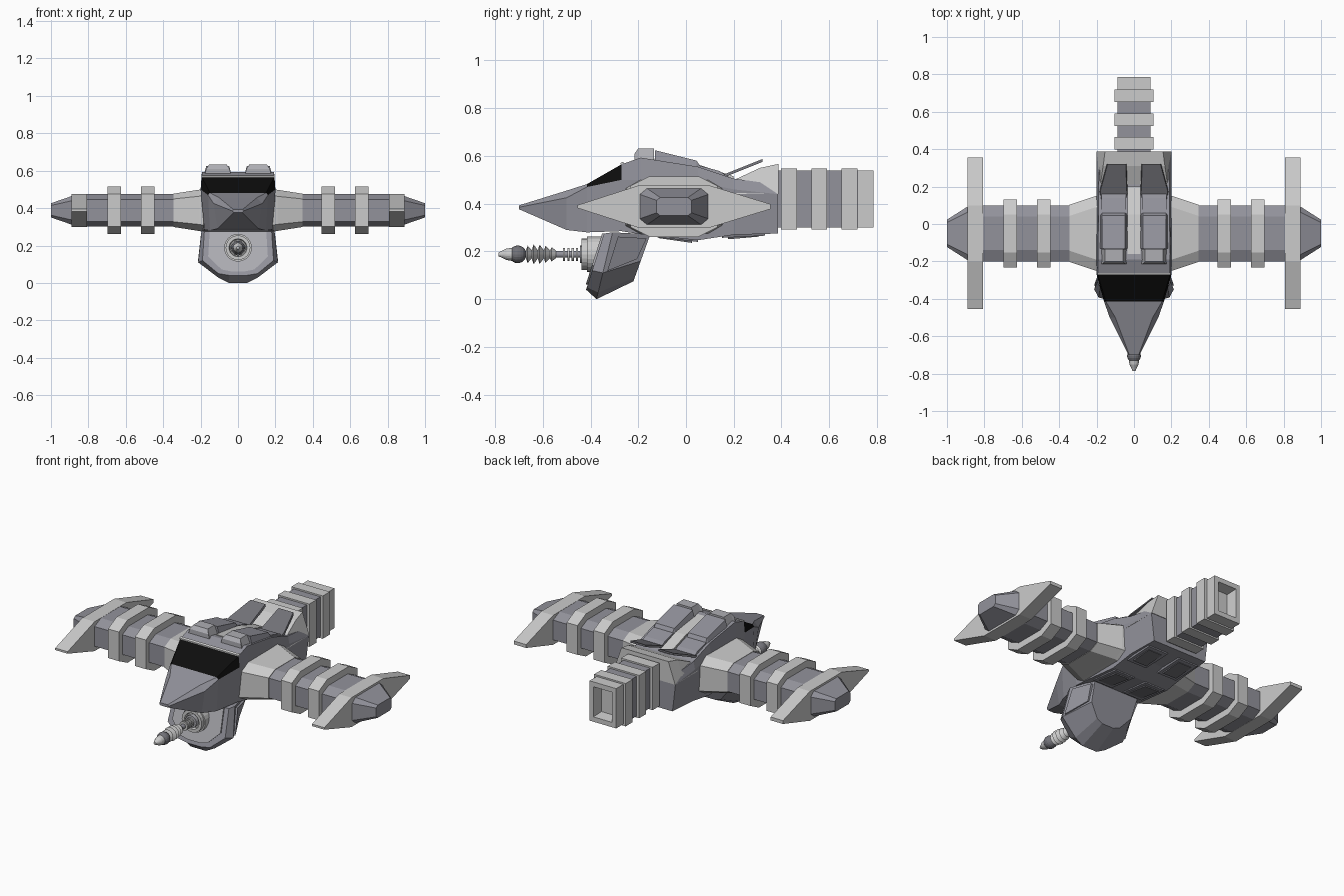
import bpy, bmesh, math

if "Cube" in bpy.data.objects:
    bpy.data.objects.remove(bpy.data.objects["Cube"])


def material(name, r, g, b):
    m = bpy.data.materials.new(name)
    m.diffuse_color = (r, g, b, 1)
    m.use_nodes = True
    m.node_tree.nodes["Principled BSDF"].inputs["Base Color"].default_value = m.diffuse_color
    return m


LIGHT = material("light grey", 0.60, 0.60, 0.60)
STEEL = material("blue steel", 0.29, 0.29, 0.33)
MID = material("mid grey", 0.42, 0.42, 0.45)
DARK = material("dark grey", 0.17, 0.17, 0.19)
BLACK = material("black glass", 0.004, 0.004, 0.004)


def loft(name, sections, mats, pick=None):
    """Skin a list of equal-length point loops; pick(band, side) gives a material index."""
    bm = bmesh.new()
    rows = [[bm.verts.new(p) for p in s] for s in sections]
    n = len(rows[0])
    for i in range(len(rows) - 1):
        for j in range(n):
            k = (j + 1) % n
            f = bm.faces.new((rows[i][j], rows[i][k], rows[i + 1][k], rows[i + 1][j]))
            f.material_index = pick(i, j) if pick else 0
    bm.faces.new(rows[0])
    bm.faces.new(rows[-1])
    bmesh.ops.recalc_face_normals(bm, faces=bm.faces[:])
    me = bpy.data.meshes.new(name)
    bm.to_mesh(me)
    bm.free()
    for m in mats:
        me.materials.append(m)
    ob = bpy.data.objects.new(name, me)
    bpy.context.collection.objects.link(ob)
    return ob


def mirrored(half):
    """Complete a half outline across x = 0."""
    return half + [(-p[0], p[1], p[2]) for p in reversed(half)]


def octagon(x, hy, hz, cy, cz, yc=-0.05, zc=0.388):
    """Chamfered rectangle lying across x."""
    q = [(hy, hz - cz), (hy - cy, hz), (-hy + cy, hz), (-hy, hz - cz),
         (-hy, -hz + cz), (-hy + cy, -hz), (hy - cy, -hz), (hy, -hz + cz)]
    return [(x, yc + a, zc + b) for a, b in q]


def rect(y, hx, hz, zc=0.42):
    return [(hx, y, zc + hz), (hx, y, zc - hz), (-hx, y, zc - hz), (-hx, y, zc + hz)]


def trapezoid(y, x0, x1, zb, zt, inset, s=1):
    return [(s * x0, y, zb), (s * x1, y, zb),
            (s * (x1 - inset), y, zt), (s * (x0 + inset), y, zt)]


# Hull: y, then half width and height of roof edge, shoulder and belly edge
hull = [(-0.70, .025, .393, .030, .385, .022, .377),
        (-0.50, .100, .455, .130, .425, .110, .290),
        (-0.415, .150, .482, .160, .470, .150, .280),
        (-0.27, .193, .565, .200, .500, .180, .285),
        (-0.19, .193, .593, .200, .500, .190, .272),
        (0.05, .190, .555, .200, .490, .190, .247),
        (0.20, .190, .505, .200, .460, .190, .270),
        (0.385, .180, .480, .200, .440, .180, .275)]
loft("hull", [mirrored([(a, y, b), (c, y, d), (e, y, f)])
              for y, a, b, c, d, e, f in hull], [STEEL, BLACK],
     lambda i, j: 1 if i == 2 and j in (0, 4, 5) else 0)

# Thin frame above the windscreen
loft("windscreen_frame", [rect(-0.274, .196, .004, .567), rect(-0.262, .196, .004, .572)], [LIGHT])

# Spine between the roof pods
loft("roof_spine", [rect(y, .034, .02, z) for y, z in
                    ((-.16, .572), (.05, .545), (.20, .495))], [LIGHT])

# Rear housing that carries the tail
loft("rear_housing", [mirrored([(t, y, z), (.200, y, .44)]) for y, z, t in
                      ((.17, .485, .185), (.31, .550, .165), (.388, .567, .155))], [LIGHT])

for s, side in ((1, "right"), (-1, "left")):
    # Roof pods, their front caps and rear flaps
    loft(side + "_pod_cap", [trapezoid(y, .035, .18, .57, z, i, s) for y, z, i in
                             ((-.215, .610, .01), (-.20, .632, .025), (-.135, .632, .025))], [MID])
    loft(side + "_roof_pod", [trapezoid(y, .032, .185, zb, z, .015, s) for y, zb, z in
                              ((-.13, .57, .624), (.045, .54, .580), (.058, .53, .560))], [STEEL])
    loft(side + "_rear_pod", [trapezoid(y, .032, .185, .48, z, .012, s) for y, z in
                              ((.055, .560), (.14, .537), (.18, .512))], [STEEL])
    loft(side + "_rear_flap", [trapezoid(y, x0, x1, z - .012, z, .004, s) for y, x0, x1, z in
                               ((.14, .032, .185, .515), (.18, .035, .183, .531),
                                (.32, .040, .145, .587))], [DARK])
    # Belly panels
    for label, ys in (("front", ((-.14, .268), (.05, .246))), ("rear", ((.15, .263), (.33, .272)))):
        loft(f"{side}_{label}_belly_frame",
             [trapezoid(y, .03, .18, z + .02, z - .006, .01, s) for y, z in ys], [STEEL])
        (ya, za), (yb, zb) = ys
        loft(f"{side}_{label}_belly_panel",
             [trapezoid(y, .055, .155, z + .01, z - .010, .005, s)
              for y, z in ((ya + .025, za - .002), (yb - .025, zb))], [DARK])

    # Wing: flared root, boom, rings, winglet, end cap
    loft(side + "_wing_root", [octagon(s * .18, .205, .115, .06, .035),
                               octagon(s * .21, .198, .110, .06, .035),
                               octagon(s * .345, .153, .089, .06, .028)], [LIGHT])
    loft(side + "_wing_boom", [octagon(s * x, .15, .087, .06, .028) for x in (.34, .82)], [STEEL])
    for i, x in enumerate((.447, .625)):
        loft(f"{side}_wing_ring_{i + 1}",
             [octagon(s * a, .182, .127, .08, .04) for a in (x, x + .072)], [LIGHT])
    outline = [(-.455, .394), (-.20, .476), (.10, .476), (.355, .398),
               (.355, .378), (.10, .300), (-.20, .300), (-.455, .382)]
    loft(side + "_winglet", [[(s * x, y, z) for y, z in outline] for x in (.808, .89)], [LIGHT])
    loft(side + "_wing_cap", [octagon(s * .88, .145, .078, .03, .025),
                              octagon(s * .89, .143, .076, .03, .025),
                              octagon(s * 1.0, .073, .038, .015, .012)], [STEEL])

# Tail: hollow boom with a light end, plus rings
loft("tail_boom", [rect(.37, .088, .119), rect(.72, .088, .119), rect(.785, .088, .119),
                   rect(.785, .062, .090), rect(.70, .055, .080)], [STEEL, LIGHT],
     lambda i, j: 1 if i > 0 else 0)
for i, y in enumerate((.398, .525, .652)):
    loft(f"tail_ring_{i + 1}", [rect(y, .104, .128), rect(y + .066, .104, .128)], [LIGHT])

# Chin turret: slanted faceted shell


def slanted(pts, y_top, slope):
    return mirrored([(x, y_top - slope * (.27 - z), z) for x, z in pts])


face = [(.180, .275), (.190, .120), (.105, .050), (.045, .040)]
loft("chin_shell", [slanted(face, -.345, .32),
                    slanted([(.195, .280), (.213, .110), (.105, .028), (.050, .000)], -.310, .24),
                    slanted([(.150, .272), (.140, .160), (.080, .090), (.040, .075)], -.150, .36)],
     [STEEL])
panel = [(x * .84, .275 if z > .2 else z + .022) for x, z in face]
loft("chin_panel", [slanted(panel, -.340, .32), slanted(panel, -.353, .32)], [MID])
# Raised cheek plates on the turret sides
for s, side in ((1, "right"), (-1, "left")):
    quad = [(.190, -.285, .262), (.206, -.330, .118), (.146, -.205, .168), (.157, -.165, .255)]
    loft(side + "_chin_cheek", [[(s * (x + d), y, z) for x, y, z in quad] for d in (-.02, .008)], [STEEL])


def lathe(name, profile, mats, pick=None, n=20, zc=.188):
    """Turn (y, radius) points around the gun axis."""
    return loft(name, [[(r * math.cos(2 * math.pi * k / n), y, zc + r * math.sin(2 * math.pi * k / n))
                        for k in range(n)] for y, r in profile], mats, pick)


# Gun collar, barrel, ridges, ball and tip
lathe("gun_collar", [(-.29, .074), (-.415, .074), (-.415, .066), (-.437, .066),
                     (-.437, .048), (-.420, .044)], [LIGHT], n=24)
lathe("gun_hub", [(-.40, .036), (-.445, .036), (-.445, .02)], [MID])
lathe("gun_barrel", [(-.40, .014), (-.70, .014)], [STEEL])
for i in range(4):
    y = -.452 - i * .018
    lathe(f"barrel_ring_{i + 1}", [(y, .027), (y - .009, .027)], [LIGHT])
for i in range(5):
    y = -.545 - i * .025
    r = (.030, .036, .040, .041, .036)[i]
    lathe(f"barrel_cone_{i + 1}", [(y, .016), (y - .018, r), (y - .025, r * .55)], [LIGHT])
ball = [(-.705 + .036 * math.cos(a), .036 * math.sin(a) + .001)
        for a in (math.pi * k / 10 for k in range(11))]
lathe("gun_ball", ball, [DARK])
lathe("gun_tip", [(-.725, .028), (-.752, .024), (-.770, .015), (-.785, .008)], [LIGHT])
